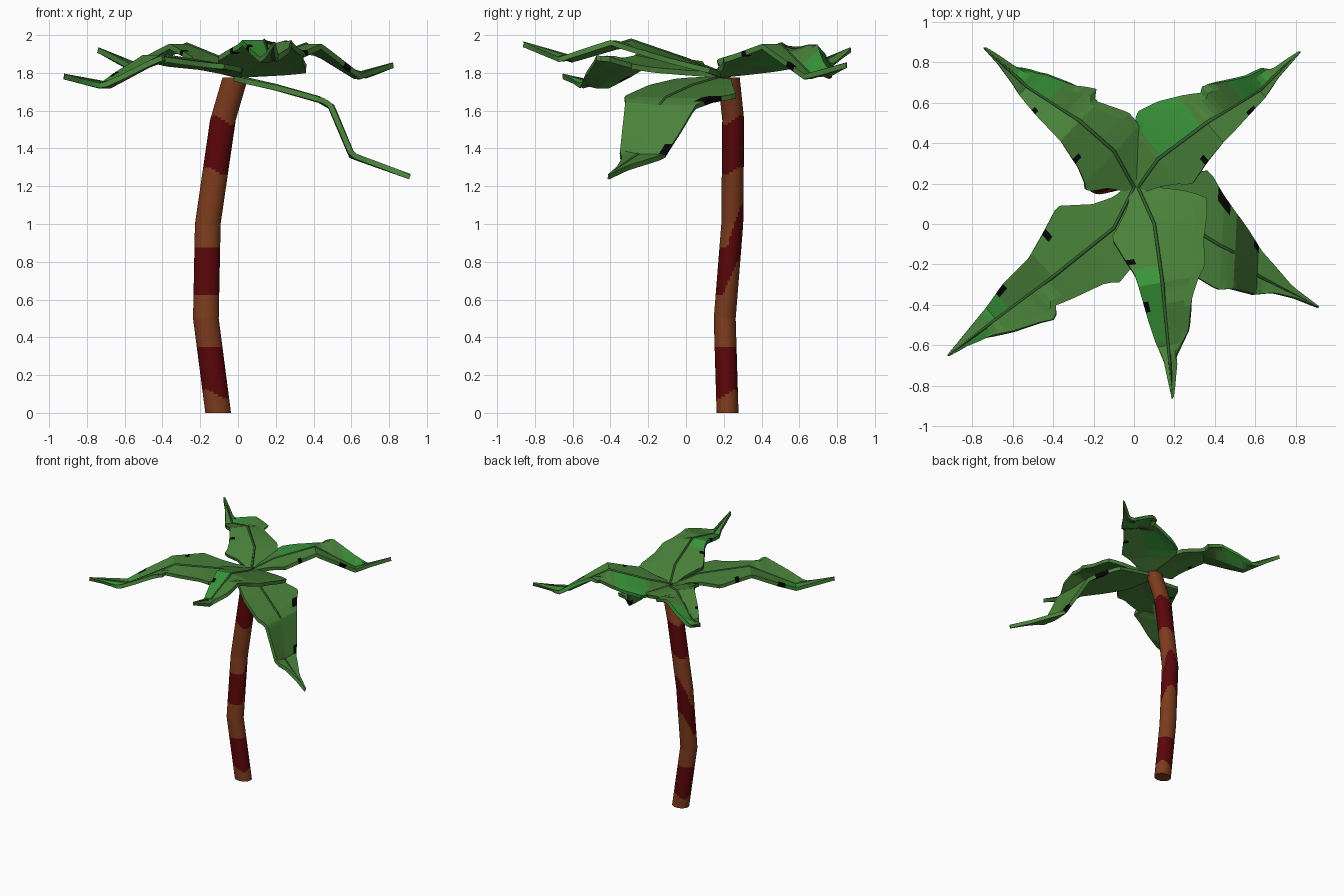
import bpy, bmesh, math
from mathutils import Vector

cube = bpy.data.objects.get("Cube")
if cube:
    bpy.data.objects.remove(cube)


def material(name, srgb):
    col = [((c / 255 + 0.055) / 1.055) ** 2.4 if c > 10 else c / 255 / 12.92 for c in srgb] + [1]
    m = bpy.data.materials.new(name)
    m.use_nodes = True
    m.diffuse_color = col
    bsdf = m.node_tree.nodes["Principled BSDF"]
    bsdf.inputs["Base Color"].default_value = col
    bsdf.inputs["Roughness"].default_value = 0.9
    return m


BROWN = material("bark brown", (124, 59, 29))
RED = material("bark dark red", (90, 6, 9))
LEAF = material("leaf green", (74, 131, 59))
BRIGHT = material("bright leaf green", (57, 150, 58))
BLACK = material("blackened spot", (5, 6, 5))
RIB = material("rib dark green", (52, 96, 46))


def add_object(name, bm, mats):
    me = bpy.data.meshes.new(name)
    bmesh.ops.recalc_face_normals(bm, faces=bm.faces)
    bm.to_mesh(me)
    bm.free()
    ob = bpy.data.objects.new(name, me)
    bpy.context.collection.objects.link(ob)
    for m in mats:
        me.materials.append(m)
    return ob


def lerp_table(table, t):
    """Piecewise linear lookup; rows are (key, value, ...)."""
    for a, b in zip(table, table[1:]):
        if t <= b[0]:
            f = (t - a[0]) / (b[0] - a[0])
            return [p + (q - p) * f for p, q in zip(a[1:], b[1:])]
    return list(table[-1][1:])


# Trunk: bent tube, rows are height, centre x, centre y
TRUNK = [(0, -0.105, 0.22), (0.5, -0.17, 0.205), (1.0, -0.16, 0.245),
         (1.55, -0.08, 0.25), (1.79, -0.01, 0.225)]
SIDES = 36
STEP = 0.0125
bm = bmesh.new()
rings = []
for i in range(143):
    cx, cy = lerp_table(TRUNK, i * STEP)
    rings.append([bm.verts.new((cx + 0.068 * math.cos(a), cy + 0.058 * math.sin(a), i * STEP))
                  for a in (2 * math.pi * k / SIDES for k in range(SIDES))])
for i in range(len(rings) - 1):
    for k in range(SIDES):
        n = (k + 1) % SIDES
        f = bm.faces.new((rings[i][k], rings[i][n], rings[i + 1][n], rings[i + 1][k]))
        f.smooth = True
        # bark bands, the middle one climbing around the back
        ang = 2 * math.pi * (k + 0.5) / SIDES
        z = (i + 0.5) * STEP
        climb = 0.24 * max(0, math.cos(ang - math.radians(70)))
        wave = 0.02 * math.sin(2 * ang)
        bands = ((0.1 + wave, 0.35), (0.62 + climb * 0.8, 0.87 + climb), (1.28 + wave, 1.55 + wave))
        f.material_index = int(any(lo < z < hi for lo, hi in bands))
bm.faces.new(rings[0])
bm.faces.new(rings[-1])
trunk = add_object("trunk", bm, [BROWN, RED])
bpy.context.view_layer.objects.active = trunk
trunk.select_set(True)
bpy.ops.object.shade_smooth_by_angle(angle=math.radians(40))
trunk.select_set(False)


def frond(name, pts, left, right, raised, sweep, bright, spots, side=None):
    """Folded blade with a rib. left/right: (fraction, half width) outlines;
    raised: side (+1 left, -1 right) whose folds sweep forward; bright: (side, from, to)
    patches; spots: fractions of dark marks on the edge opposite the raised side."""
    pts = [Vector(p) for p in pts]
    run = [0]
    for a, b in zip(pts, pts[1:]):
        run.append(run[-1] + (b - a).length)
    path = [(r / run[-1], *p) for r, p in zip(run, pts)]
    chord = pts[-1] - pts[0]
    perp = Vector(side) if side else Vector((-chord.y, chord.x, 0))
    perp.normalize()
    # stations: every fold plus even steps between folds
    ts = []
    for a, b in zip(path, path[1:]):
        n = max(1, round((b[0] - a[0]) / 0.025))
        ts += [a[0] + (b[0] - a[0]) * i / n for i in range(n)]
    ts.append(1.0)
    outline = {1: [(0, 0.03), *left, (1, 0.004)], -1: [(0, 0.03), *right, (1, 0.004)]}
    bm = bmesh.new()
    rows = []
    for t in ts:
        row = []
        for u in (1, 0.75, 0, -0.75, -1):
            s = 1 if u > 0 else -1
            p = Vector(lerp_table(path, t)) + perp * (u * lerp_table(outline[s], t)[0])
            if s == raised and u:
                p.z = lerp_table(path, t - sweep * abs(u) * t * (1 - t))[2]
            row.append(bm.verts.new(p))
        rows.append(row)
    for i, (a, b) in enumerate(zip(rows, rows[1:])):
        mid = (ts[i] + ts[i + 1]) / 2
        for k, s in enumerate((1, 1, -1, -1)):
            f = bm.faces.new((a[k], b[k], b[k + 1], a[k + 1]))
            f.material_index = int(any(s == bs and lo < mid < hi for bs, lo, hi in bright))
            if k in (0, 3) and s != raised and any(abs(mid - t) < 0.017 for t in spots):
                f.material_index = 2
    blade = add_object(name, bm, [LEAF, BRIGHT, BLACK])
    solid = blade.modifiers.new("thickness", "SOLIDIFY")
    solid.thickness = 0.028
    solid.offset = 0

    # rib along the centre line
    cu = bpy.data.curves.new(name + "_rib", "CURVE")
    cu.dimensions = "3D"
    cu.bevel_depth = 0.01
    cu.bevel_resolution = 0
    cu.use_fill_caps = True
    sp = cu.splines.new("POLY")
    sp.points.add(len(pts) - 1)
    for p, q in zip(sp.points, pts):
        p.co = (q.x, q.y, q.z + 0.012, 1)
    sp.points[-1].radius = 0.4
    cu.materials.append(RIB)
    bpy.context.collection.objects.link(bpy.data.objects.new(name + "_rib", cu))


# Crown of five fronds
frond("back_right_frond",
      [(0, 0.18, 1.79), (-0.1, 0.36, 1.87), (-0.27, 0.51, 1.94), (-0.53, 0.68, 1.83), (-0.74, 0.87, 1.92)],
      [(0.1, 0.12), (0.17, 0.23), (0.27, 0.18), (0.41, 0.14), (0.6, 0.095), (0.78, 0.04), (0.9, 0.015)],
      [(0.1, 0.1), (0.21, 0.18), (0.28, 0.19), (0.44, 0.12), (0.47, 0.18), (0.55, 0.14),
       (0.7, 0.105), (0.79, 0.06), (0.84, 0.025)],
      -1, 0.6, [(-1, 0.6, 0.82)], [0.31, 0.61])
frond("back_left_frond",
      [(0.02, 0.18, 1.79), (0.12, 0.32, 1.85), (0.36, 0.5, 1.94), (0.62, 0.66, 1.78), (0.82, 0.85, 1.84)],
      [(0.1, 0.12), (0.23, 0.25), (0.33, 0.23), (0.52, 0.14), (0.55, 0.17), (0.69, 0.115),
       (0.825, 0.07), (0.86, 0.025)],
      [(0.1, 0.1), (0.21, 0.2), (0.32, 0.16), (0.39, 0.14), (0.51, 0.11), (0.675, 0.065), (0.85, 0.02)],
      1, 0.64, [(1, 0.2, 0.42), (1, 0.64, 0.82)], [0.33, 0.65])
frond("front_right_frond",
      [(0, 0.18, 1.79), (-0.1, -0.02, 1.83), (-0.4, -0.26, 1.88), (-0.68, -0.47, 1.73), (-0.92, -0.65, 1.78)],
      [(0.1, 0.12), (0.2, 0.2), (0.31, 0.23), (0.33, 0.19), (0.55, 0.12), (0.58, 0.18), (0.64, 0.145),
       (0.75, 0.1), (0.83, 0.05), (0.92, 0.015)],
      [(0.09, 0.075), (0.28, 0.26), (0.39, 0.2), (0.5, 0.145), (0.65, 0.12), (0.74, 0.085), (0.9, 0.035)],
      1, 0.5, [(-1, 0.7, 0.8), (1, 0.82, 0.92)], [0.38, 0.67])
frond("front_frond",
      [(0.02, 0.18, 1.79), (0.1, 0, 1.86), (0.14, -0.29, 1.96), (0.17, -0.6, 1.87), (0.19, -0.86, 1.95)],
      [(0.05, 0.2), (0.1, 0.3), (0.2, 0.26), (0.3, 0.23), (0.42, 0.22), (0.47, 0.18), (0.55, 0.14),
       (0.7, 0.11), (0.8, 0.04), (0.9, 0.02)],
      [(0.1, 0.1), (0.22, 0.22), (0.32, 0.175), (0.41, 0.13), (0.64, 0.085), (0.74, 0.06), (0.82, 0.03)],
      1, 0.5, [(-1, 0.38, 0.74)], [0.35, 0.56])
frond("drooping_left_frond",
      [(-0.02, 0.2, 1.77), (0.2, 0.03, 1.72), (0.43, -0.11, 1.655), (0.49, -0.14, 1.62),
       (0.6, -0.25, 1.36), (0.91, -0.41, 1.25)],
      [(0.1, 0.12), (0.22, 0.22), (0.36, 0.33), (0.42, 0.26), (0.49, 0.19), (0.6, 0.17), (0.72, 0.14),
       (0.8, 0.09), (0.88, 0.035)],
      [(0.06, 0.2), (0.22, 0.22), (0.42, 0.22), (0.49, 0.18), (0.72, 0.1), (0.8, 0.045), (0.9, 0.015)],
      -1, 0.1, [], [0.43, 0.69], side=(0.05, 1, 0))
